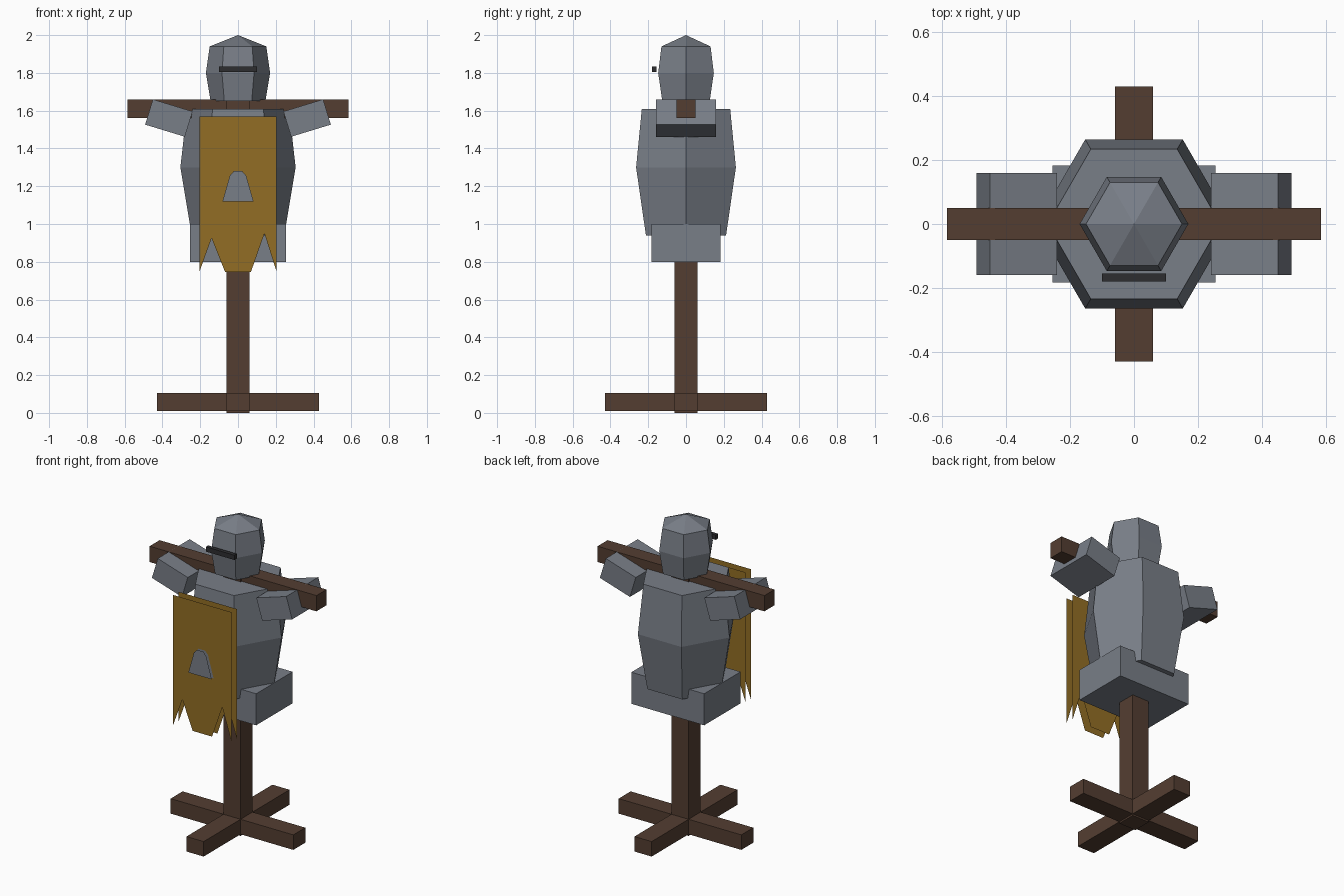
import bpy, bmesh, math
from mathutils import Matrix

if "Cube" in bpy.data.objects:
    bpy.data.objects.remove(bpy.data.objects["Cube"])


def material(name, rgb):
    m = bpy.data.materials.new(name)
    m.diffuse_color = (*rgb, 1)
    m.use_nodes = True
    m.node_tree.nodes["Principled BSDF"].inputs["Base Color"].default_value = m.diffuse_color
    return m


STEEL = material("steel_grey", (0.19, 0.21, 0.245))
WOOD = material("dark_wood", (0.088, 0.048, 0.031))
CLOTH = material("mustard_cloth", (0.29, 0.155, 0.018))
BLACK = material("visor_black", (0.027, 0.027, 0.03))


def finish(bm, name, mat, fix_normals=True):
    if fix_normals:
        bmesh.ops.recalc_face_normals(bm, faces=bm.faces)
    me = bpy.data.meshes.new(name)
    bm.to_mesh(me)
    bm.free()
    me.materials.append(mat)
    ob = bpy.data.objects.new(name, me)
    bpy.context.collection.objects.link(ob)
    return ob


def box(name, mat, centre, size, tilt=0.0):
    bm = bmesh.new()
    mtx = (Matrix.Translation(centre) @ Matrix.Rotation(tilt, 4, 'Y')
           @ Matrix.Diagonal((*size, 1)))
    bmesh.ops.create_cube(bm, size=1, matrix=mtx)
    return finish(bm, name, mat)


def hex_stack(name, mat, rings, apex=None):
    """Six-sided body lofted through (radius, height) rings."""
    bm = bmesh.new()
    loops = [[bm.verts.new((r * math.cos(i * math.pi / 3),
                            r * math.sin(i * math.pi / 3), z)) for i in range(6)]
             for r, z in rings]
    for lo, hi in zip(loops, loops[1:]):
        for i in range(6):
            j = (i + 1) % 6
            bm.faces.new((lo[i], lo[j], hi[j], hi[i]))
    bm.faces.new(loops[0][::-1])
    if apex is None:
        bm.faces.new(loops[-1])
    else:
        tip = bm.verts.new((0, 0, apex))
        for i in range(6):
            bm.faces.new((loops[-1][i], loops[-1][(i + 1) % 6], tip))
    return finish(bm, name, mat)


def sheet(name, mat, outline, y, facing_front):
    """Flat panel in the xz plane; outline runs counter-clockwise from the front."""
    bm = bmesh.new()
    pts = outline if facing_front else outline[::-1]
    face = bm.faces.new([bm.verts.new((x, y, z)) for x, z in pts])
    bmesh.ops.triangulate(bm, faces=[face])
    bmesh.ops.dissolve_limit(bm, angle_limit=0.01, verts=bm.verts, edges=bm.edges)
    return finish(bm, name, mat, fix_normals=False)


# Wooden stand: cross feet, post and shoulder bar
box("foot_side", WOOD, (0, 0, 0.058), (0.86, 0.12, 0.095))
box("foot_front_back", WOOD, (0, 0, 0.058), (0.12, 0.86, 0.095))
box("post", WOOD, (0, 0, 0.825), (0.12, 0.12, 1.65))
box("shoulder_bar", WOOD, (0, 0, 1.61), (1.17, 0.1, 0.1))

# Armour: skirt, breastplate, upper arms, helmet
box("skirt", STEEL, (0, 0, 0.9), (0.51, 0.365, 0.2))
hex_stack("breastplate", STEEL, [(0.245, 0.94), (0.305, 1.3), (0.27, 1.61)])
for side, name in ((1, "arm_right"), (-1, "arm_left")):
    box(name, STEEL, (side * 0.366, 0, 1.561), (0.22, 0.32, 0.14),
        -side * math.radians(17))
hex_stack("helmet", STEEL, [(0.145, 1.65), (0.17, 1.8), (0.15, 1.94)], apex=2.0)
box("visor_slit", BLACK, (0, -0.167, 1.82), (0.2, 0.024, 0.03))

# Tabard: two hanging cloth layers with ragged hem
hem = [(-0.205, 0.745), (-0.14, 0.925), (-0.068, 0.745), (0, 0.955),
       (0.068, 0.745), (0.14, 0.95), (0.205, 0.745)]
tabard = hem + [(0.205, 1.57), (-0.205, 1.57)]
sheet("tabard_front", CLOTH, tabard, -0.357, True)
sheet("tabard_lining", CLOTH, tabard, -0.304, False)

# Bell-shaped badge, mirrored half profile
half = [(0.082, 1.12), (0.062, 1.165), (0.052, 1.225), (0.043, 1.257), (0.022, 1.28)]
bell = half + [(-x, z) for x, z in reversed(half)]
sheet("badge_back", STEEL, bell, -0.362, True)
sheet("badge_front", STEEL, bell, -0.38, True)
